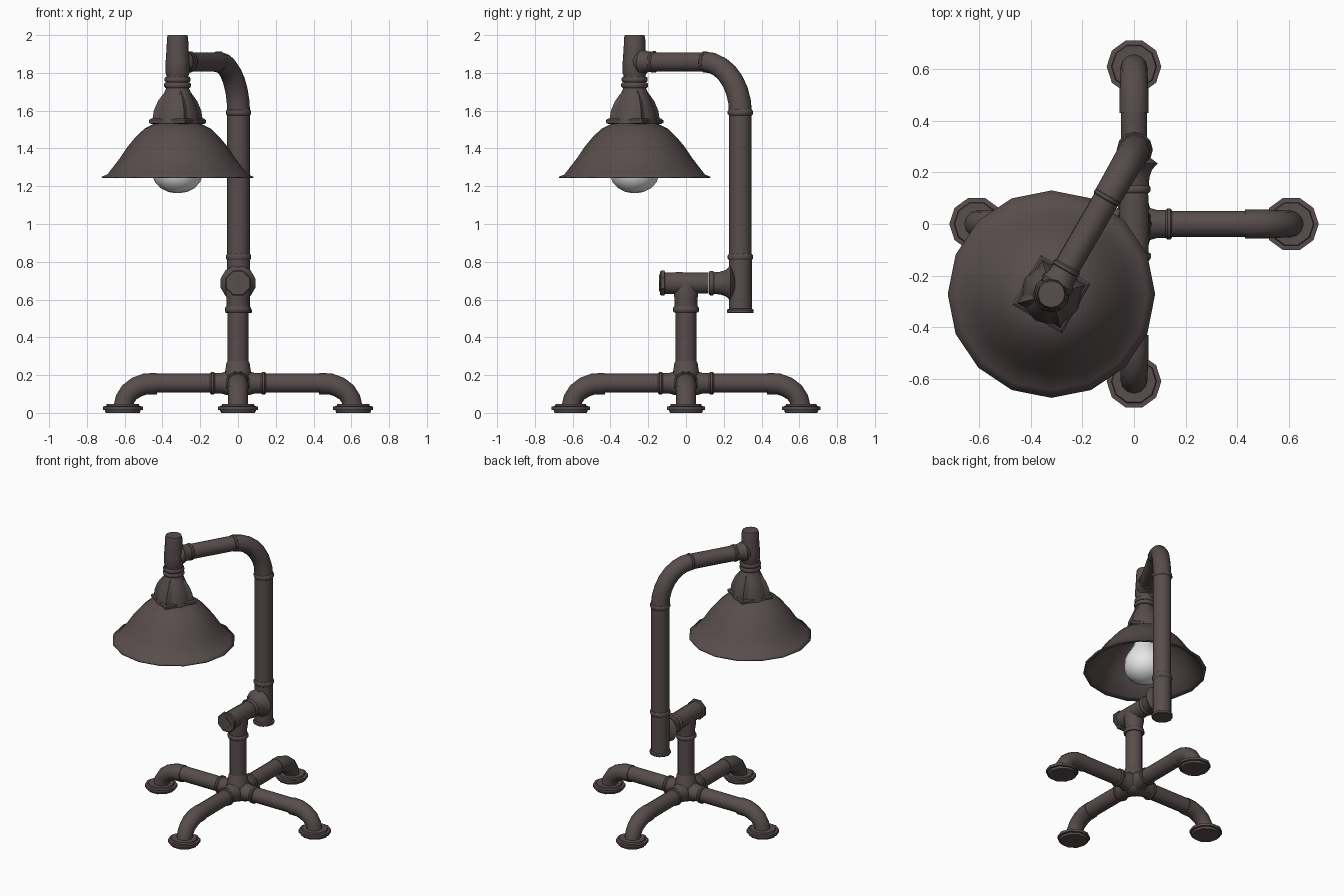
import bpy, bmesh, math
from mathutils import Vector, Matrix

if "Cube" in bpy.data.objects:
    bpy.data.objects.remove(bpy.data.objects["Cube"])


def material(name, rgb):
    m = bpy.data.materials.new(name)
    m.diffuse_color = (*rgb, 1)
    m.use_nodes = True
    m.node_tree.nodes["Principled BSDF"].inputs["Base Color"].default_value = m.diffuse_color
    return m


IRON = material("dark iron", (0.098, 0.074, 0.074))
GLASS = material("white bulb glass", (0.8, 0.8, 0.8))
HEAD = Vector((-0.32, -0.272, 0))        # lamp head axis
POLE = Vector((0.003, 0.288, 0))         # upright pole axis
ARM = (HEAD - POLE).normalized()
REACH = (HEAD - POLE).length
Z = Vector((0, 0, 1))


def sweep(name, rings, sides=12, turn=0.0, mat=IRON, caps=True, smooth=40):
    """Skin rings of (centre, radius) lying along a planar path."""
    pts = [Vector(p) for p, r in rings]
    chord = pts[-1] - pts[0]
    far = max(pts, key=lambda p: chord.cross(p - pts[0]).length)
    normal = chord.cross(far - pts[0])
    if normal.length < 1e-6:
        normal = chord.orthogonal() if abs(chord.normalized().z) < 0.99 else Vector((0, 1, 0))
    normal.normalize()
    bm = bmesh.new()
    loops = []
    for i, (p, r) in enumerate(rings):
        a = pts[max(i - 1, 0)]
        b = pts[min(i + 1, len(pts) - 1)]
        t = b - a
        t = t.normalized() if t.length > 1e-6 else chord.normalized()
        if far == pts[0] or chord.cross(far - pts[0]).length < 1e-6:
            t = chord.normalized()
        u = normal.cross(t).normalized()
        loops.append([bm.verts.new(pts[i] + r * (u * math.cos(w) + normal * math.sin(w)))
                      for w in (turn + 2 * math.pi * k / sides for k in range(sides))])
    for a, b in zip(loops, loops[1:]):
        for k in range(sides):
            j = (k + 1) % sides
            bm.faces.new((a[k], a[j], b[j], b[k]))
    if caps:
        bm.faces.new(loops[0])
        bm.faces.new(loops[-1])
    bmesh.ops.recalc_face_normals(bm, faces=bm.faces)
    me = bpy.data.meshes.new(name)
    bm.to_mesh(me)
    bm.free()
    me.materials.append(mat)
    ob = bpy.data.objects.new(name, me)
    bpy.context.collection.objects.link(ob)
    bpy.ops.object.select_all(action='DESELECT')
    ob.select_set(True)
    bpy.context.view_layer.objects.active = ob
    bpy.ops.object.shade_smooth_by_angle(angle=math.radians(smooth))
    return ob


def line(name, origin, direction, profile, **kw):
    """Turned part: profile of (distance along direction, radius)."""
    o, d = Vector(origin), Vector(direction)
    return sweep(name, [(o + d * s, r) for s, r in profile], **kw)


def collar(name, origin, direction, at, r, half=0.012):
    line(name, origin, direction, [(at - half, r - 0.006), (at - half * 0.5, r),
                                   (at + half * 0.5, r), (at + half, r - 0.006)])


# four legs with elbows and floor flanges
for i, name in enumerate(("right", "back", "left", "front")):
    d = Matrix.Rotation(i * math.pi / 2, 3, 'Z') @ Vector((1, 0, 0))
    h = Z * 0.157
    line(name + "_leg_socket", h, d, [(0, 0.065), (0.06, 0.065), (0.09, 0.056), (0.13, 0.056)])
    collar(name + "_leg_collar", h, d, 0.135, 0.062)
    line(name + "_leg_pipe", h, d, [(0.12, 0.052), (0.45, 0.052)])
    sweep(name + "_leg_elbow", [(d * s + Z * z, r) for s, z, r in (
        (0.43, 0.155, 0.057), (0.49, 0.153, 0.056), (0.535, 0.137, 0.055), (0.575, 0.109, 0.053),
        (0.598, 0.073, 0.052), (0.607, 0.03, 0.052))])
    line(name + "_floor_flange", d * 0.61, Z, [(0.0, 0.09), (0.014, 0.095), (0.016, 0.106),
         (0.034, 0.106), (0.036, 0.088), (0.046, 0.085)], sides=10)

# hub and short upright
line("hub", (0, 0, 0), Z, [(0.085, 0.03), (0.1, 0.06), (0.13, 0.078), (0.19, 0.08),
                           (0.22, 0.068), (0.26, 0.062), (0.275, 0.056)])
line("lower_upright", (0, 0, 0), Z, [(0.2, 0.056), (0.56, 0.056)])
collar("lower_upright_collar", (0, 0, 0), Z, 0.548, 0.069, 0.016)

# lower tee with plugged front end
Y = Vector((0, 1, 0))
mid = Z * 0.687
line("lower_tee_neck", (0, 0, 0), Z, [(0.55, 0.06), (0.6, 0.06), (0.64, 0.066), (0.687, 0.06)])
line("lower_tee", mid, Y, [(-0.12, 0.058), (-0.04, 0.06), (0.12, 0.057)])
line("lower_tee_end_cap", mid, Y, [(-0.137, 0.066), (-0.132, 0.071), (-0.115, 0.071), (-0.11, 0.06)],
     sides=8, turn=math.pi / 8)
line("lower_tee_plug", mid, Y, [(-0.142, 0.045), (-0.13, 0.045)], sides=4, turn=math.pi / 4)
collar("tee_joint_collar", mid, Y, 0.135, 0.067, 0.014)

# offset tee carrying the pole
line("offset_tee_branch", mid, Y, [(0.13, 0.058), (0.18, 0.062), (0.21, 0.072), (0.235, 0.095), (0.26, 0.06)])
line("offset_tee", POLE, Z, [(0.54, 0.061), (0.82, 0.061)])
line("offset_tee_end_cap", POLE, Z, [(0.528, 0.066), (0.532, 0.07), (0.546, 0.07), (0.552, 0.06)])
collar("pole_bottom_collar", POLE, Z, 0.825, 0.067, 0.016)

# pole, top elbow and arm
line("pole", POLE, Z, [(0.82, 0.06), (1.59, 0.06)])
collar("pole_top_collar", POLE, Z, 1.59, 0.067, 0.015)
bend = []
for k in range(8):
    w = math.pi / 2 * k / 7
    bend.append((POLE + ARM * 0.22 * (1 - math.cos(w)) + Z * (1.59 + 0.268 * math.sin(w)), 0.061 - 0.006 * k / 7))
sweep("top_elbow", bend)
top = POLE + Z * 1.858
line("arm", top, ARM, [(0.2, 0.052), (REACH - 0.08, 0.052)])
collar("arm_elbow_collar", top, ARM, 0.215, 0.057)
collar("arm_tee_collar", top, ARM, REACH - 0.115, 0.058)
line("head_tee_branch", top, ARM, [(REACH - 0.11, 0.053), (REACH - 0.07, 0.058), (REACH - 0.05, 0.068), (REACH, 0.05)])

# head tee and neck
line("head_tee", HEAD, Z, [(1.78, 0.056), (1.8, 0.064), (1.86, 0.063), (1.93, 0.058),
                           (1.985, 0.056), (2.0, 0.052)])
collar("neck_collar_upper", HEAD, Z, 1.765, 0.069, 0.014)
collar("neck_collar_lower", HEAD, Z, 1.735, 0.071, 0.014)
line("neck", HEAD, Z, [(1.68, 0.058), (1.79, 0.058)])

# square lamp socket lined up with the arm
aim = math.atan2(ARM.y, ARM.x)
square = dict(sides=4, turn=aim + math.pi / 4 - math.pi / 2)
socket = line("lamp_socket", (0, 0, 0), Z, [(1.55, 0.138), (1.6, 0.13), (1.65, 0.108), (1.685, 0.082), (1.71, 0.06)],
              sides=4, turn=math.pi / 4, smooth=30)
base = line("lamp_socket_base", (0, 0, 0), Z, [(1.53, 0.145), (1.535, 0.157), (1.55, 0.157), (1.558, 0.145)],
            sides=4, turn=math.pi / 4, smooth=30)
for part in (socket, base):
    part.location = HEAD
    part.rotation_euler.z = aim
line("lamp_socket_core", HEAD, Z, [(1.52, 0.12), (1.6, 0.11), (1.65, 0.09), (1.72, 0.06)], smooth=60)

# open shade with a thin wall
shade = line("shade", HEAD, Z, [(1.535, 0.1), (1.53, 0.125), (1.505, 0.175), (1.46, 0.222), (1.41, 0.264), (1.35, 0.304),
             (1.262, 0.372), (1.25, 0.402)], sides=16, caps=False, smooth=60)
wall = shade.modifiers.new("wall", 'SOLIDIFY')
wall.thickness = 0.008
wall.offset = -1

# bulb
line("bulb", HEAD, Z, [(1.163, 0.01), (1.17, 0.05), (1.19, 0.09), (1.222, 0.12), (1.265, 0.136), (1.32, 0.132),
     (1.37, 0.11), (1.42, 0.08), (1.47, 0.06), (1.54, 0.055)], sides=14, mat=GLASS, smooth=60)
